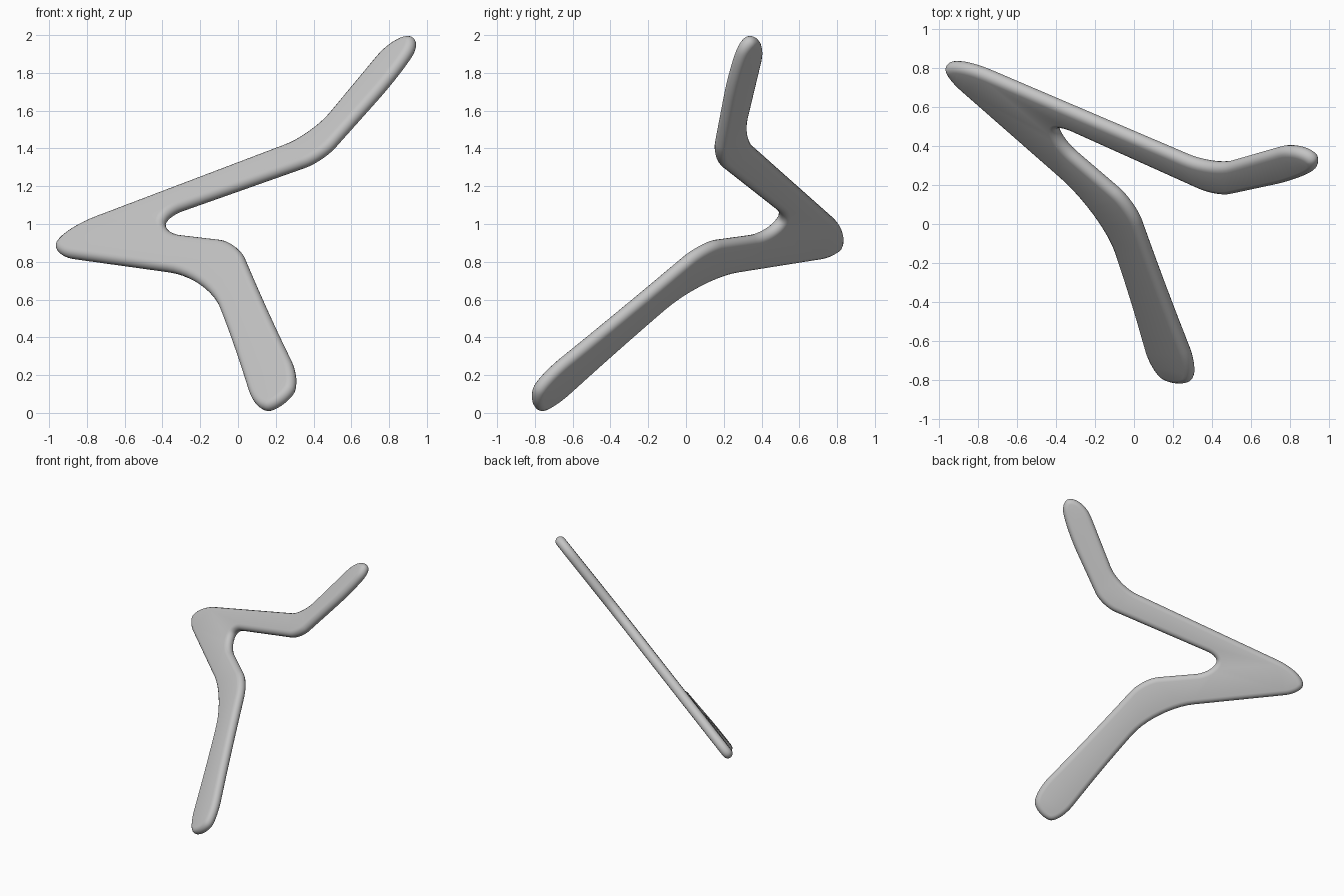
import bpy, bmesh, math
from mathutils import Vector

cube = bpy.data.objects.get("Cube")
if cube:
    bpy.data.objects.remove(cube, do_unlink=True)

RADIUS = 0.038     # half the slab thickness
STEPS = 10         # points per rounded corner
RINGS = 8          # segments round the edge

# Tilted plane of the slab: y = A + B*x + C*z
A, B, C = -0.679, -0.756, 0.867
normal = Vector((-B, 1, -C)).normalized()

# Corners of the outline seen from the front: x, z, rounding length
corners = [
    (-.985, .83, .12), (-.94, .97, .2),                        # pointed end
    (.39, 1.475, .15), (.83, 2.005, .15), (.98, 1.985, .15),   # upper arm
    (.87, 1.8, .2), (.45, 1.33, .1),
    (-.385, 1.035, .1), (-.38, .95, .07),                      # crotch
    (0, .905, .1), (.165, .52, .2), (.335, .17, .12),          # lower arm
    (.26, .04, .1), (.1, -.015, .14), (-.035, .41, .2), (-.16, .715, .2),
]


def rounded(corners):
    """Closed outline with each corner replaced by a smooth curve."""
    pts = []
    count = len(corners)
    for i, (x, z, size) in enumerate(corners):
        p = Vector((x, z))
        ends = []
        for j in (i - 1, (i + 1) % count):
            d = Vector(corners[j][:2]) - p
            ends.append(d.normalized() * min(size, d.length / 2))
        a, b = ends
        for k in range(STEPS + 1):
            t = k / STEPS
            s = 1 - t
            q = (p + a * (s**3 + 3 * s * s * t * 0.45)
                 + b * (t**3 + 3 * t * t * s * 0.45))
            if not pts or (q - pts[-1]).length > 0.002:
                pts.append(q)
    if (pts[0] - pts[-1]).length < 0.002:
        pts.pop()
    return pts


def make_slab(name, outline, material):
    """Slab with a fully rounded rim, lying in the tilted plane."""
    bm = bmesh.new()
    count = len(outline)
    profiles = []
    for i, p in enumerate(outline):
        t = (outline[(i + 1) % count] - outline[i - 1]).normalized()
        core = p + Vector((t.y, -t.x)) * RADIUS
        centre = Vector((core.x, A + B * core.x + C * core.y, core.y))
        along = Vector((t.x, B * t.x + C * t.y, t.y))
        out = along.cross(normal).normalized()
        if out.x * -t.y + out.z * t.x < 0:
            out.negate()
        ring = []
        for k in range(RINGS + 1):
            a = math.pi * (k / RINGS - 0.5)
            ring.append(bm.verts.new(
                centre + (out * math.cos(a) + normal * math.sin(a)) * RADIUS))
        profiles.append(ring)
    for i, ring in enumerate(profiles):
        nxt = profiles[(i + 1) % count]
        for k in range(RINGS):
            bm.faces.new((ring[k], nxt[k], nxt[k + 1], ring[k + 1]))
    caps = [bm.faces.new([ring[k] for ring in profiles]) for k in (0, RINGS)]
    bmesh.ops.recalc_face_normals(bm, faces=bm.faces)
    bmesh.ops.triangulate(bm, faces=caps)
    mesh = bpy.data.meshes.new(name)
    bm.to_mesh(mesh)
    bm.free()
    mesh.materials.append(material)
    obj = bpy.data.objects.new(name, mesh)
    bpy.context.collection.objects.link(obj)
    bpy.ops.object.select_all(action='DESELECT')
    obj.select_set(True)
    bpy.context.view_layer.objects.active = obj
    bpy.ops.object.shade_smooth_by_angle(angle=math.radians(40))
    return obj


grey = bpy.data.materials.new("light_grey")
grey.use_nodes = True
colour = (0.55, 0.55, 0.55, 1)
grey.diffuse_color = colour
grey.node_tree.nodes["Principled BSDF"].inputs["Base Color"].default_value = colour

make_slab("bent_blade", rounded(corners), grey)
